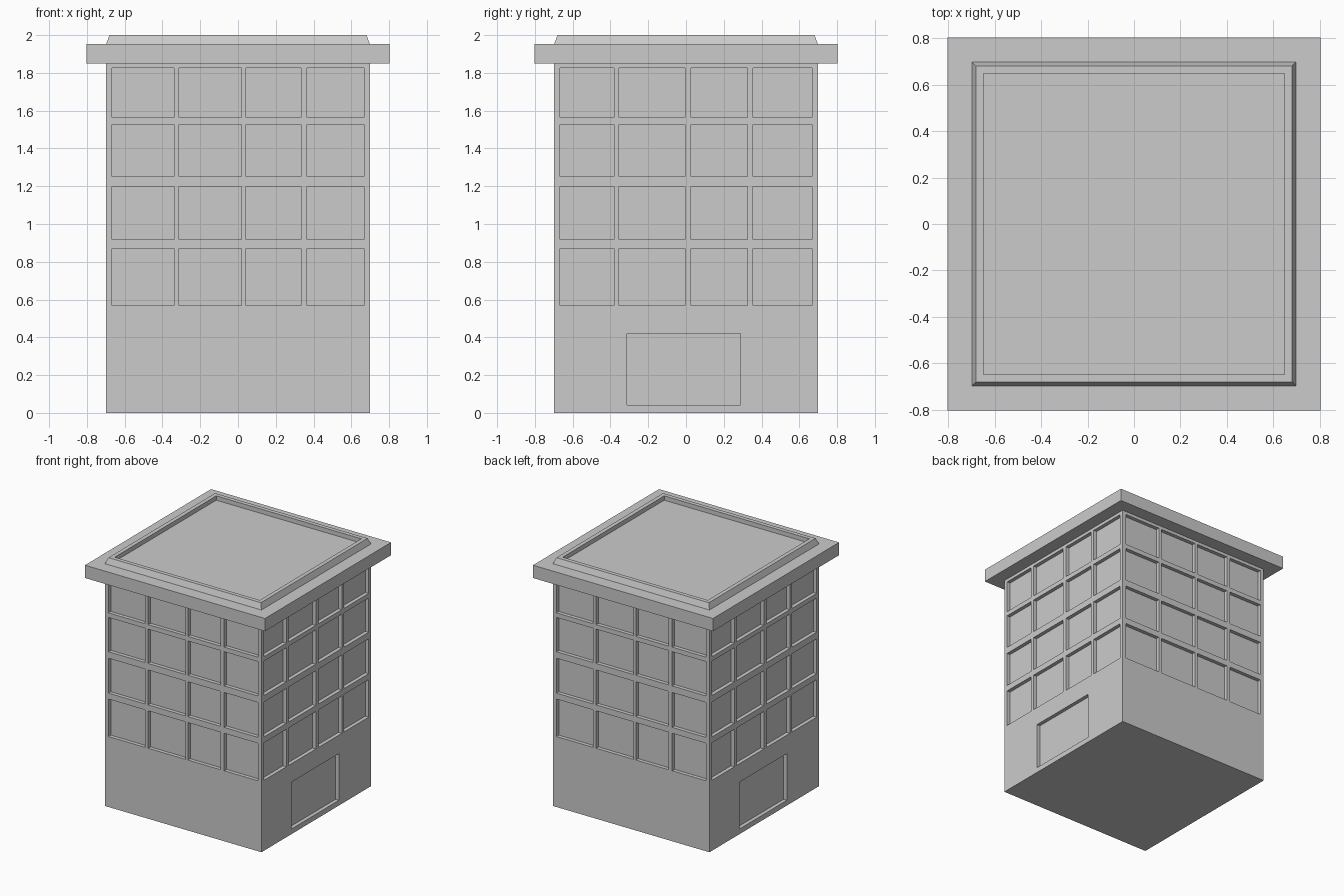
import bpy, bmesh, math
from mathutils import Matrix

if "Cube" in bpy.data.objects:
    bpy.data.objects.remove(bpy.data.objects["Cube"])


def make_object(name, bm):
    bmesh.ops.recalc_face_normals(bm, faces=bm.faces)
    mesh = bpy.data.meshes.new(name)
    bm.to_mesh(mesh)
    bm.free()
    obj = bpy.data.objects.new(name, mesh)
    bpy.context.collection.objects.link(obj)
    return obj


def square_stack(name, profile, cap_bottom):
    """Stack square rings given as (half width, height); the top is capped."""
    bm = bmesh.new()
    rings = [[bm.verts.new((sx * h, sy * h, z))
              for sx, sy in ((-1, -1), (1, -1), (1, 1), (-1, 1))]
             for h, z in profile]
    for a, b in zip(rings, rings[1:]):
        for i in range(4):
            j = (i + 1) % 4
            bm.faces.new((a[i], a[j], b[j], b[i]))
    bm.faces.new(rings[-1])
    if cap_bottom:
        bm.faces.new(rings[0][::-1])
    return make_object(name, bm)


def cut_box(bm, span, rise, angle):
    """Recess box on the front wall, turned about z to another wall."""
    (u0, u1), (z0, z1) = span, rise
    y0, y1 = -HALF - 0.1, -HALF + DEPTH
    m = (Matrix.Rotation(angle, 4, 'Z')
         @ Matrix.Translation(((u0 + u1) / 2, (y0 + y1) / 2, (z0 + z1) / 2))
         @ Matrix.Diagonal((u1 - u0, y1 - y0, z1 - z0, 1)))
    bmesh.ops.create_cube(bm, size=1, matrix=m)


HALF, DEPTH = 0.698, 0.03
ROWS = [(0.568, 0.87), (0.918, 1.199), (1.252, 1.528), (1.565, 1.825)]
FRONT = [(-0.667, -0.34), (-0.313, 0.019), (0.042, 0.334), (0.366, 0.666)]
SIDE = [(-0.667, -0.382), (-0.355, -0.006), (0.027, 0.326), (0.355, 0.667)]
DOOR = ((-0.313, 0.288), (0.042, 0.419))

# walls
walls = square_stack("walls", [(HALF, 0), (HALF, 1.85)], True)

# window and door recesses, opposite walls repeat
bm = bmesh.new()
for turn in (0, math.pi):
    for rise in ROWS:
        for span in FRONT:
            cut_box(bm, span, rise, turn)
        for span in SIDE:
            cut_box(bm, span, rise, turn + math.pi / 2)
    cut_box(bm, *DOOR, turn + math.pi / 2)
cutter = make_object("recess_cutter", bm)
cutter.hide_render = True

mod = walls.modifiers.new("recesses", 'BOOLEAN')
mod.operation = 'DIFFERENCE'
mod.solver = 'EXACT'
mod.object = cutter
bpy.context.view_layer.objects.active = walls
bpy.ops.object.modifier_apply(modifier=mod.name)
bpy.data.objects.remove(cutter)

# open the wall top, where the roof joins
bm = bmesh.new()
bm.from_mesh(walls.data)
tops = [f for f in bm.faces if f.normal.z > 0.9 and f.calc_center_median().z > 1.84]
bmesh.ops.delete(bm, geom=tops, context='FACES_ONLY')
bm.to_mesh(walls.data)
bm.free()

# roof: overhanging cornice, sloped parapet and sunken deck
square_stack("roof", [(HALF, 1.85), (0.803, 1.85), (0.803, 1.953), (HALF, 1.953),
                      (0.68, 2.0), (0.647, 2.0), (0.647, 1.965)], False)
